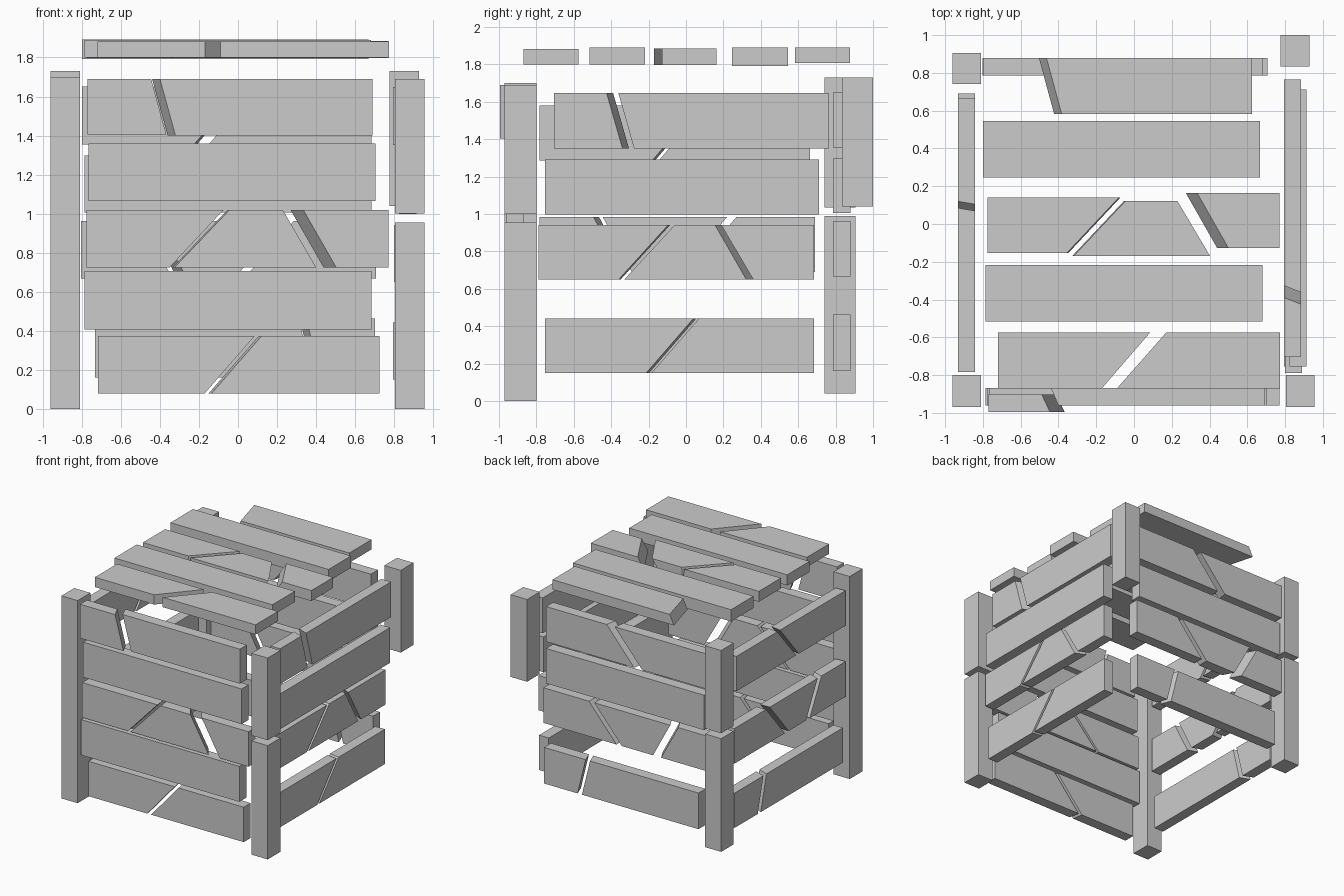
import bpy, bmesh

if "Cube" in bpy.data.objects:
    bpy.data.objects.remove(bpy.data.objects["Cube"])

# Maps (along, across, depth) to world axes for each kind of wall
MAPS = {
    "end": lambda u, v, d: (u, d, v),    # front and back walls
    "side": lambda u, v, d: (d, u, v),   # left and right walls
    "lid": lambda u, v, d: (u, v, d),    # top
}


def piece(name, wall, left, right, v, d, sl=0.0, sr=0.0):
    """Plank piece. left/right = (low, high) ends, v = width range,
    d = (outer, inner) depth, sl/sr = shift of the cut on the inner face."""
    left = left if isinstance(left, tuple) else (left, left)
    right = right if isinstance(right, tuple) else (right, right)
    bm = bmesh.new()
    rings = []
    for k, depth in enumerate(d):
        a, b = sl * k, sr * k
        pts = [(left[0] + a, v[0]), (right[0] + b, v[0]),
               (right[1] + b, v[1]), (left[1] + a, v[1])]
        rings.append([bm.verts.new(MAPS[wall](p, q, depth)) for p, q in pts])
    o, i = rings
    bm.faces.new(o)
    bm.faces.new(i[::-1])
    for k in range(4):
        n = (k + 1) % 4
        bm.faces.new((o[k], i[k], i[n], o[n]))
    bmesh.ops.recalc_face_normals(bm, faces=bm.faces)
    mesh = bpy.data.meshes.new(name)
    bm.to_mesh(mesh)
    bm.free()
    bpy.context.collection.objects.link(bpy.data.objects.new(name, mesh))


def plank(name, wall, start, end, v, d, cuts=()):
    """Plank split by cuts: (left edge, right edge, inner shift)."""
    left, sl = start, 0.0
    for n, (a, b, s) in enumerate(cuts):
        piece(f"{name}_piece_{n + 1}", wall, left, a, v, d, sl, s)
        left, sl = b, s
    piece(f"{name}_piece_{len(cuts) + 1}", wall, left, end, v, d, sl, 0.0)


# Corner posts, some snapped in two
def post(name, x, y, z):
    piece(name, "lid", x[0], x[1], y, (z[1], z[0]))


post("front_left_post", (-.96, -.81), (-.97, -.80), (0, 1.70))
post("front_right_post_lower", (.805, .955), (-.97, -.80), (0, .955))
post("front_right_post_upper", (.805, .955), (-.97, -.80), (1.0, 1.69))
post("back_left_post_lower", (-.96, -.81), (.74, .905), (.04, .99))
post("back_left_post_upper", (-.96, -.81), (.74, .905), (1.035, 1.73))
post("back_right_post_upper", (.775, .928), (.833, 1.0), (1.04, 1.73))

# Front planks, top to bottom
F = (-.96, -.868)
piece("front_plank_1_left", "end", -.77, (-.367, -.445), (1.405, 1.69), (-.995, -.903), 0, -.043)
piece("front_plank_1_right", "end", (-.32, -.40), .69, (1.40, 1.69), F, -.04, 0)
plank("front_plank_2", "end", -.765, .705, (1.065, 1.36), F)
plank("front_plank_3", "end", -.775, .77, (.725, 1.018), F,
      [((-.35, -.075), (-.325, -.045), -.01), ((.40, .23), (.503, .335), -.065)])
plank("front_plank_4", "end", -.785, .685, (.407, .705), F)
plank("front_plank_5", "end", -.717, .725, (.08, .373), F,
      [((-.17, .085), (-.135, .12), -.015)])

# Right planks
plank("right_plank_1", "side", -.705, .765, (1.352, 1.648), (.885, .795),
      [((-.34, -.425), (-.278, -.362), .035)])
plank("right_plank_2", "side", -.755, .712, (.997, 1.293), (.914, .824))
plank("right_plank_3", "side", -.788, .685, (.65, .942), (.89, .80),
      [((-.36, -.095), (-.33, -.06), .01), ((.322, .155), (.36, .188), .04)])
plank("right_plank_5", "side", -.755, .685, (.15, .442), (.885, .795),
      [((-.213, .04), (-.185, .07), .015)])

# Left planks
L = (-.932, -.843)
plank("left_plank_1", "side", -.783, .664, (1.287, 1.58), L,
      [((-.165, .085), (-.13, .12), -.015)])
plank("left_plank_3", "side", -.783, .69, (.69, .985), L,
      [((-.31, -.465), (-.26, -.415), -.03), ((-.03, .22), (.02, .27), 0)])
plank("left_plank_5", "side", -.75, .685, (.15, .442), L,
      [((.34, .265), (.38, .305), -.035)])

# Back planks
B = (.88, .787)
plank("back_plank_1", "end", -.80, .683, (1.355, 1.65), B,
      [((-.21, .045), (-.135, .12), -.015)])
plank("back_plank_2", "end", -.785, .683, (1.005, 1.298), B)
plank("back_plank_3", "end", -.803, .708, (.667, .962), B,
      [((-.385, -.545), (-.31, -.47), .05), ((-.02, .235), (.03, .285), 0)])
plank("back_plank_5", "end", -.732, .702, (.16, .463), B,
      [((.35, .275), (.39, .315), .035)])

# Lid planks, front to back
plank("lid_plank_1", "lid", -.72, .773, (-.87, -.575), (1.882, 1.80),
      [((-.17, .085), (-.09, .17), 0)])
plank("lid_plank_2", "lid", -.787, .68, (-.515, -.218), (1.89, 1.80))
piece("lid_plank_3_left", "lid", -.775, (-.355, -.08), (-.153, .14), (1.885, 1.797), 0, .008)
piece("lid_plank_3_middle", "lid", (-.32, -.045), (.403, .23), (-.17, .122), (1.885, 1.797), -.008, -.065)
piece("lid_plank_3_right", "lid", (.50, .335), .77, (-.127, .163), (1.885, 1.797), -.06, 0)
plank("lid_plank_4", "lid", -.80, .668, (.247, .545), (1.892, 1.793))
piece("lid_plank_5_right", "lid", (-.383, -.463), .625, (.583, .878), (1.89, 1.808), -.04, 0)
